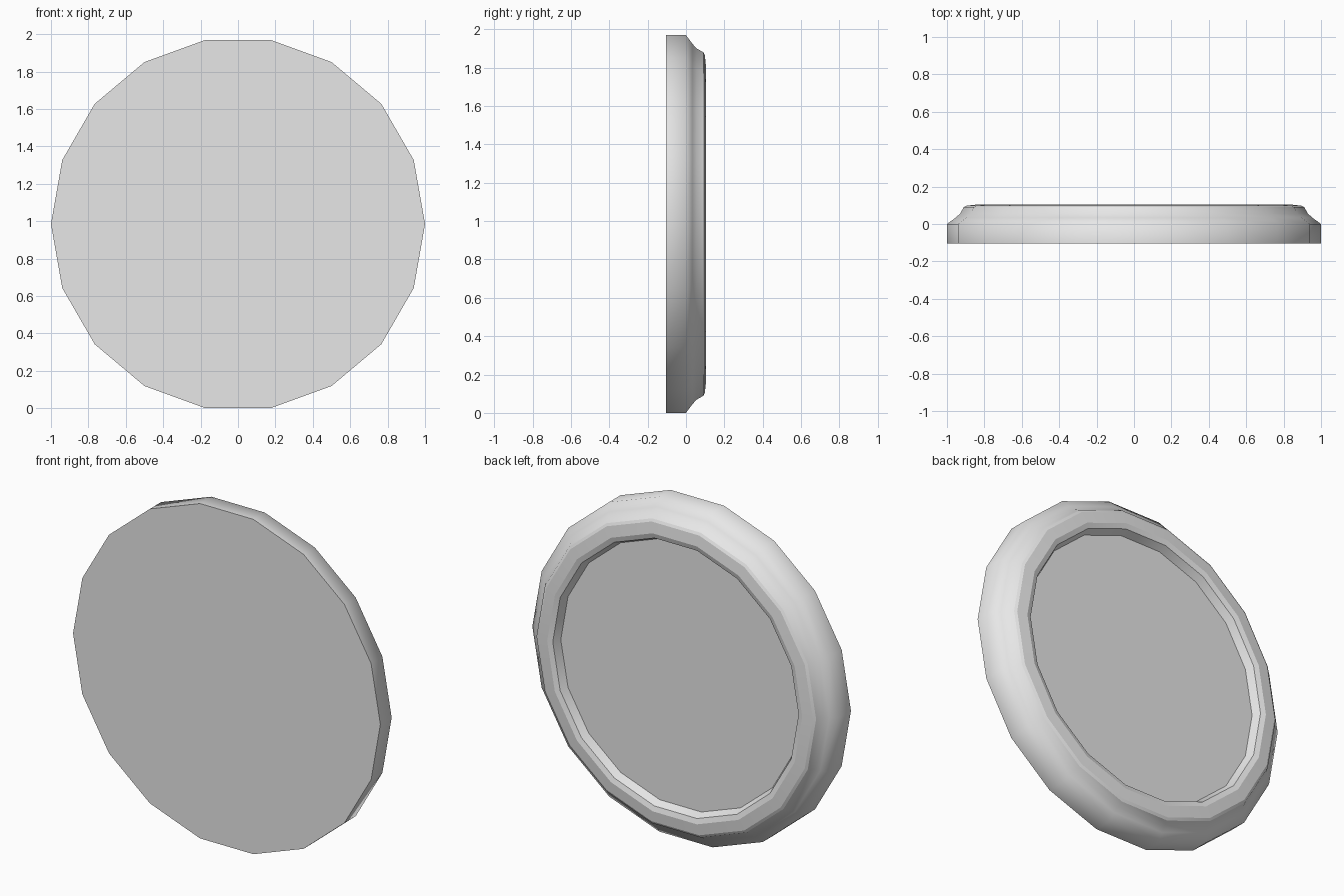
import bpy
import bmesh
import math

cube = bpy.data.objects.get("Cube")
if cube:
    bpy.data.objects.remove(cube, do_unlink=True)

SIDES = 18
CENTRE_Z = math.cos(math.pi / SIDES)  # rests on a flat side

# (radius, depth, sharp ring): outer wall, stepped shoulder, raised lip, recess
PROFILE = [
    (1.0, -0.105, True),
    (1.0, 0.0, False),
    (0.955, 0.033, False),
    (0.93, 0.055, False),
    (0.91, 0.09, True),
    (0.895, 0.098, True),
    (0.83, 0.105, True),
    (0.80, 0.096, True),
    (0.78, 0.05, True),
]

grey = bpy.data.materials.new("light_grey")
grey.use_nodes = True
colour = (0.8, 0.8, 0.8, 1.0)
grey.diffuse_color = colour
grey.node_tree.nodes["Principled BSDF"].inputs["Base Color"].default_value = colour


def make_ring(bm, radius, depth):
    verts = []
    for i in range(SIDES):
        a = 2 * math.pi * i / SIDES
        verts.append(bm.verts.new((radius * math.cos(a), depth,
                                   CENTRE_Z + radius * math.sin(a))))
    return verts


# Round cap body
bm = bmesh.new()
rings = [make_ring(bm, r, d) for r, d, _ in PROFILE]
for lower, upper in zip(rings, rings[1:]):
    for i in range(SIDES):
        j = (i + 1) % SIDES
        bm.faces.new((lower[i], lower[j], upper[j], upper[i])).smooth = True

# Flat front and recessed back floor
bm.faces.new(rings[0])
bm.faces.new(rings[-1])
bmesh.ops.recalc_face_normals(bm, faces=bm.faces)

# Crisp edges along the marked rings
for ring, (_, _, sharp) in zip(rings, PROFILE):
    for i in range(SIDES):
        edge = bm.edges.get((ring[i], ring[(i + 1) % SIDES]))
        edge.smooth = not sharp

mesh = bpy.data.meshes.new("round_cap")
bm.to_mesh(mesh)
bm.free()
mesh.materials.append(grey)
cap = bpy.data.objects.new("round_cap", mesh)
bpy.context.collection.objects.link(cap)
